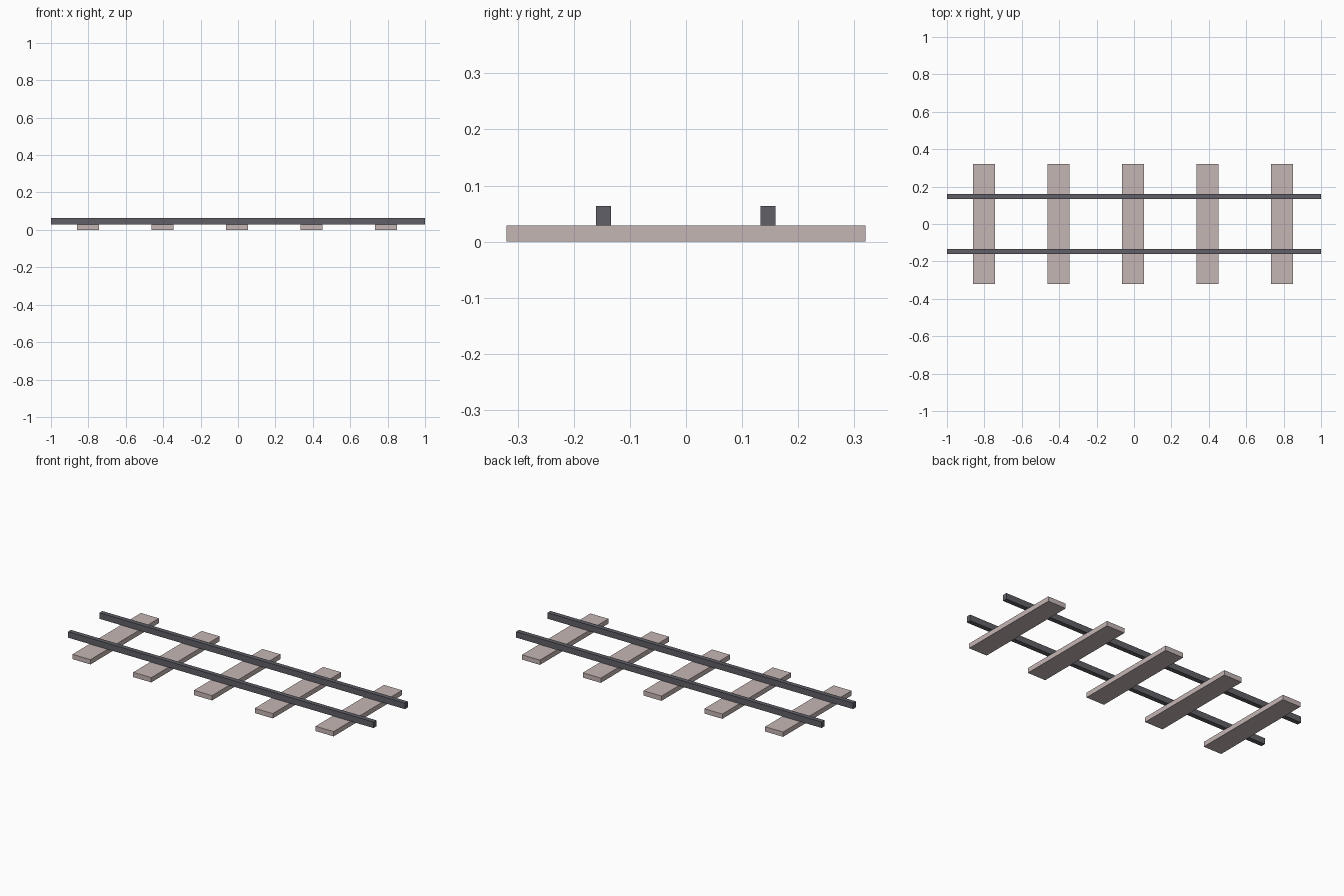
import bpy

if "Cube" in bpy.data.objects:
    bpy.data.objects.remove(bpy.data.objects["Cube"])


def material(name, rgb):
    m = bpy.data.materials.new(name)
    m.diffuse_color = (*rgb, 1)
    m.use_nodes = True
    m.node_tree.nodes["Principled BSDF"].inputs["Base Color"].default_value = m.diffuse_color
    return m


def box(name, x, y, z, mat):
    """Box spanning the (min, max) ranges on each axis."""
    ranges = (x, y, z)
    bpy.ops.mesh.primitive_cube_add(size=1, location=[(a + b) / 2 for a, b in ranges])
    ob = bpy.context.object
    ob.name = name
    ob.scale = [b - a for a, b in ranges]
    bpy.ops.object.transform_apply(location=False, rotation=False, scale=True)
    ob.data.materials.append(mat)
    return ob


wood = material("pale wood", (0.56, 0.47, 0.46))
steel = material("dark steel", (0.115, 0.115, 0.137))

SLEEPER_TOP = 0.0285

# Five evenly spaced sleepers
for i in range(5):
    cx = -0.005 + (i - 2) * 0.398
    box(f"sleeper_{i + 1}", (cx - 0.059, cx + 0.059), (-0.32, 0.32), (0, SLEEPER_TOP), wood)

# Two rails resting on the sleepers
for name, y in (("front_rail", -0.147), ("back_rail", 0.146)):
    box(name, (-1, 1), (y - 0.0135, y + 0.0135), (SLEEPER_TOP, 0.064), steel)
